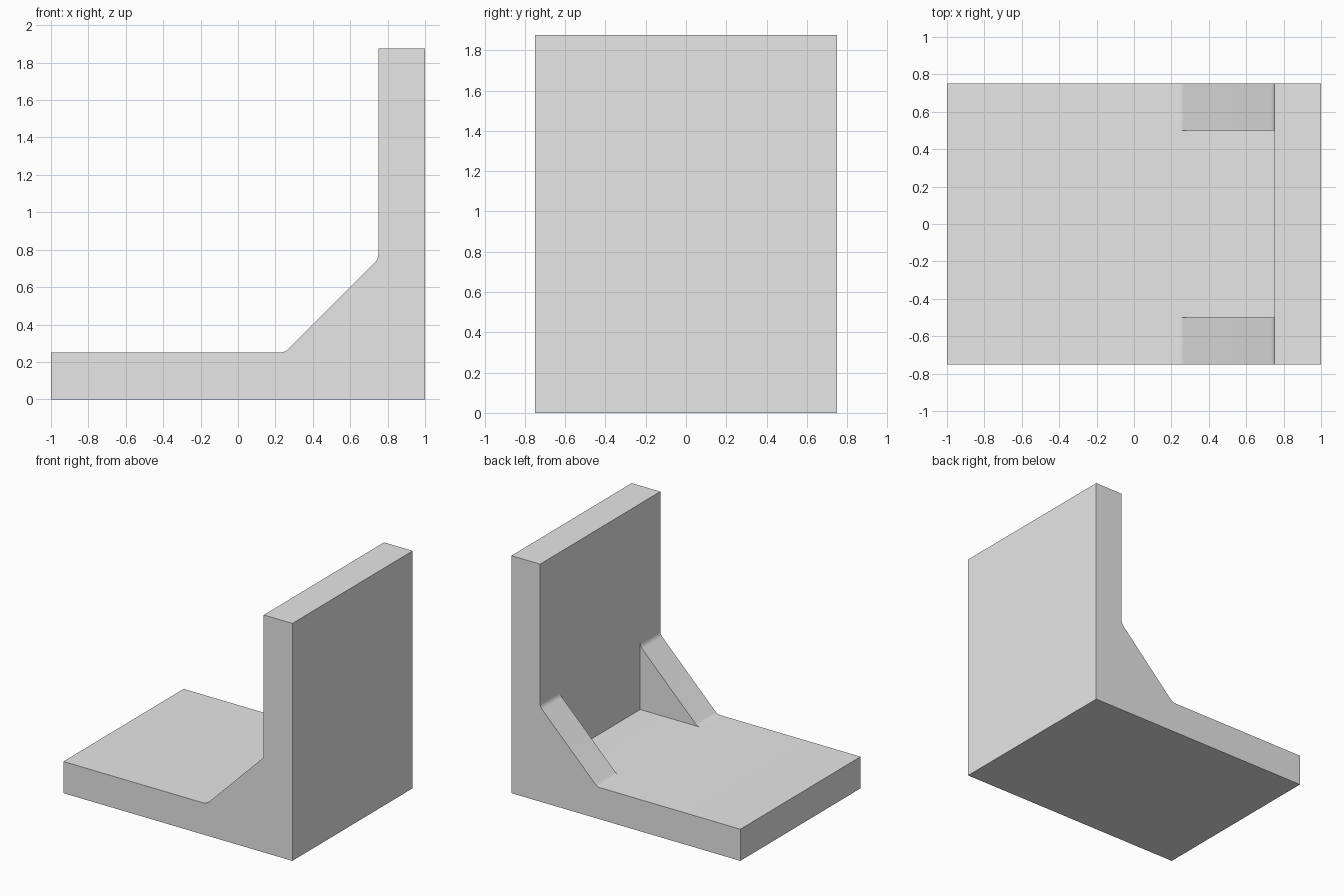
import bpy
import bmesh
from math import cos, sin, tan, radians

cube = bpy.data.objects.get("Cube")
if cube:
    bpy.data.objects.remove(cube, do_unlink=True)

WIDTH, HEIGHT, THICK = 1.5, 1.875, 0.25
RIB = 0.25        # rib width along y
REACH = 0.5       # rib leg length
RADIUS = 0.0625   # blend radius at the rib ends

grey = bpy.data.materials.new("light_grey")
grey.use_nodes = True
grey.diffuse_color = (0.8, 0.8, 0.8, 1)
grey.node_tree.nodes["Principled BSDF"].inputs["Base Color"].default_value = (0.8, 0.8, 0.8, 1)


def extrude_profile(name, profile, y0, y1):
    """Extrude an (x, z) outline from y0 to y1."""
    bm = bmesh.new()
    face = bm.faces.new([bm.verts.new((x, y0, z)) for x, z in profile])
    grown = bmesh.ops.extrude_face_region(bm, geom=[face])["geom"]
    verts = [g for g in grown if isinstance(g, bmesh.types.BMVert)]
    bmesh.ops.translate(bm, verts=verts, vec=(0, y1 - y0, 0))
    bmesh.ops.recalc_face_normals(bm, faces=bm.faces)
    mesh = bpy.data.meshes.new(name)
    bm.to_mesh(mesh)
    bm.free()
    mesh.materials.append(grey)
    obj = bpy.data.objects.new(name, mesh)
    bpy.context.collection.objects.link(obj)
    return obj


def arc(cx, cz, start, end, steps=8):
    angles = [radians(start + (end - start) * i / steps) for i in range(steps + 1)]
    return [(cx + RADIUS * cos(a), cz + RADIUS * sin(a)) for a in angles]


# Base plate and upright wall
wall_x = 1 - THICK
bracket = extrude_profile("angle_bracket", [
    (-1, 0), (1, 0), (1, HEIGHT), (wall_x, HEIGHT), (wall_x, THICK), (-1, THICK)],
    -WIDTH / 2, WIDTH / 2)

# Corner rib outline, blended into plate and wall, sunk into both for the union
t = RADIUS * tan(radians(22.5))
toe_x, top_z = wall_x - REACH - t, THICK + REACH + t
sunk_x, sunk_z = wall_x + THICK / 2, THICK / 2
outline = (arc(toe_x, THICK + RADIUS, -90, -45)
           + arc(wall_x - RADIUS, top_z, -45, 0)
           + [(sunk_x, top_z), (sunk_x, sunk_z), (toe_x, sunk_z)])

# Two ribs, flush with the sides
ribs = []
for name, y0 in (("front_rib", -WIDTH / 2), ("back_rib", WIDTH / 2 - RIB)):
    rib = extrude_profile(name, outline, y0, y0 + RIB)
    union = bracket.modifiers.new(name, "BOOLEAN")
    union.operation = "UNION"
    union.solver = "EXACT"
    union.object = rib
    ribs.append(rib)

# Apply the unions and merge flush faces
bpy.context.view_layer.objects.active = bracket
bracket.select_set(True)
for rib in ribs:
    bpy.ops.object.modifier_apply(modifier=rib.name)
for rib in ribs:
    bpy.data.objects.remove(rib, do_unlink=True)
bm = bmesh.new()
bm.from_mesh(bracket.data)
bmesh.ops.remove_doubles(bm, verts=bm.verts, dist=0.0001)
bmesh.ops.dissolve_limit(bm, angle_limit=radians(1), verts=bm.verts, edges=bm.edges)
bm.to_mesh(bracket.data)
bm.free()

bpy.ops.object.shade_smooth_by_angle(angle=radians(30))
